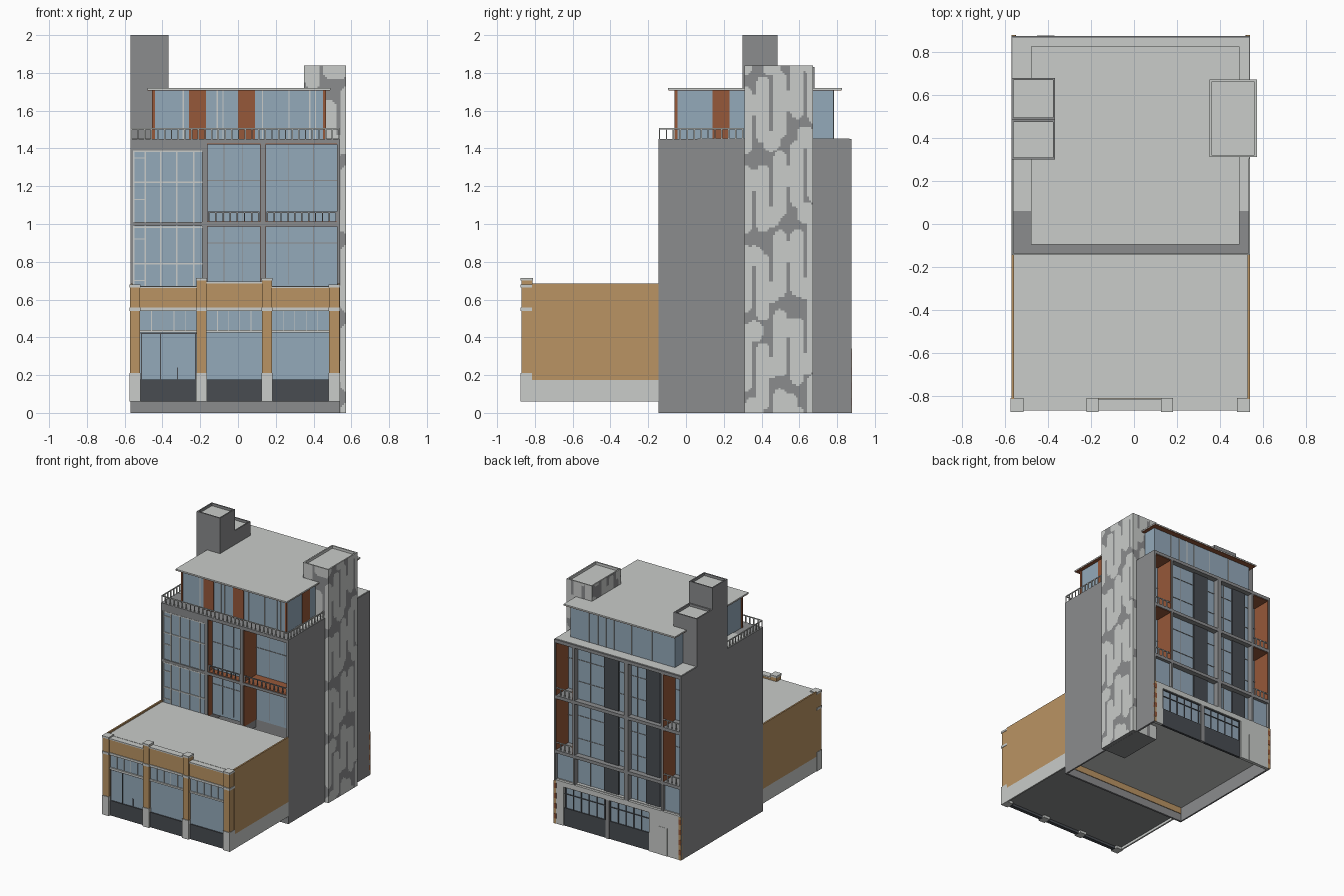
import bpy, bmesh, math
from mathutils import Matrix, Vector

if "Cube" in bpy.data.objects:
    bpy.data.objects.remove(bpy.data.objects["Cube"])


def material(name, r, g, b):
    lin = lambda c: c / 12.92 if c <= 0.04045 else ((c + 0.055) / 1.055) ** 2.4
    m = bpy.data.materials.new(name)
    m.diffuse_color = (lin(r), lin(g), lin(b), 1)
    m.use_nodes = True
    m.node_tree.nodes["Principled BSDF"].inputs["Base Color"].default_value = m.diffuse_color
    return m


GRAY = material("dark_gray_render", 0.545, 0.55, 0.555)
LIGHT = material("light_concrete", 0.79, 0.80, 0.79)
GLASS = material("blue_glass", 0.58, 0.665, 0.73)
BRICK = material("tan_brick", 0.73, 0.58, 0.39)
RUST = material("rust_panel", 0.59, 0.345, 0.225)
SLATE = material("slate", 0.285, 0.30, 0.32)


def finish(name, bm, *mats):
    me = bpy.data.meshes.new(name)
    bm.to_mesh(me)
    bm.free()
    for m in mats:
        me.materials.append(m)
    ob = bpy.data.objects.new(name, me)
    bpy.context.collection.objects.link(ob)
    return ob


def boxes(name, mat, *items):
    """One object made of boxes given as x0, x1, y0, y1, z0, z1."""
    bm = bmesh.new()
    for x0, x1, y0, y1, z0, z1 in items:
        mid = Vector((x0 + x1, y0 + y1, z0 + z1)) / 2
        size = Matrix.Diagonal((abs(x1 - x0), abs(y1 - y0), abs(z1 - z0), 1))
        bmesh.ops.create_cube(bm, size=1, matrix=Matrix.Translation(mid) @ size)
    return finish(name, bm, mat)


def bars(name, mat, y, x0, x1, z0, z1, xs, zs, w=0.003):
    """Window bars on a plane of constant y."""
    boxes(name, mat,
          *[(x - w, x + w, y - 0.004, y + 0.004, z0, z1) for x in xs],
          *[(x0, x1, y - 0.004, y + 0.004, z - w, z + w) for z in zs])


def railing(name, mat, a, b, z, h, step=0.036):
    """Railing with balusters from a to b (axis aligned)."""
    (ax, ay), (bx, by) = a, b
    n = max(2, round(math.hypot(bx - ax, by - ay) / step))
    t = 0.0035
    parts = [(min(ax, bx) - t, max(ax, bx) + t, min(ay, by) - t, max(ay, by) + t, z + h - 0.007, z + h)]
    for i in range(n + 1):
        x, y = ax + (bx - ax) * i / n, ay + (by - ay) * i / n
        parts.append((x - t, x + t, y - t, y + t, z, z + h - 0.007))
    boxes(name, mat, *parts)


def rim_box(name, mat, x0, x1, y0, y1, z0, z1, t=0.01):
    """Shaft with a raised rim and a light sunken lid."""
    boxes(name, mat, (x0, x1, y0, y0 + t, z0, z1), (x0, x1, y1 - t, y1, z0, z1),
          (x0, x0 + t, y0, y1, z0, z1), (x1 - t, x1, y0, y1, z0, z1))
    boxes(name + "_lid", LIGHT, (x0 + t, x1 - t, y0 + t, y1 - t, z1 - 0.03, z1 - 0.02))


L, R, F, B, H = -0.57, 0.54, -0.145, 0.875, 1.45

# --- main block: side walls, core, roof and base ---
boxes("side_walls", GRAY, (L, L + 0.012, F, B, 0, H), (R - 0.012, R, F, B, 0, H))
boxes("core", GRAY, (L + 0.005, R - 0.005, 0.02, 0.71, 0.12, H - 0.01))
boxes("underside", LIGHT, (L + 0.005, R - 0.005, F + 0.005, B - 0.03, 0.11, 0.12))
boxes("front_lower_wall", GRAY, (L, R, F, F + 0.015, 0, 0.66))
boxes("inner_brick_strip", BRICK, (L + 0.013, R - 0.013, F + 0.015, F + 0.02, 0.06, 0.11))
boxes("roof_slab", GRAY, (L, R, F, B, H - 0.025, H))
boxes("roof_finish", LIGHT, (L + 0.006, R - 0.006, 0.06, B - 0.01, H, H + 0.003))

# --- upper front: flush left bay, recessed middle and right bays ---
boxes("front_piers", GRAY, (-0.19, -0.165, F, 0.03, 0.6, H), (0.12, 0.145, F, 0.03, 0.6, H),
      (L, L + 0.015, F, 0.03, 0.6, H), (R - 0.015, R, F, 0.03, 0.6, H))
boxes("front_floor_slab", GRAY, (L, R, F, 0.03, 0.99, 1.01), (L, -0.17, F, 0.03, 1.39, H))
for name, x0, x1, y in (("left", -0.56, -0.185, F + 0.008), ("middle", -0.165, 0.12, -0.085),
                        ("right", 0.145, 0.53, 0.015)):
    boxes(name + "_front_glass", GLASS, (x0, x1, y, y + 0.02, 0.66, 1.43))
    if name != "left":
        boxes(name + "_front_reveals", RUST,
              (x0, x0 + 0.004, F + 0.005, y, 0.66, 1.425), (x1 - 0.004, x1, F + 0.005, y, 0.66, 1.425),
              (x0, x1, F + 0.005, y, 1.01, 1.014), (x0, x1, F + 0.005, y, 1.421, 1.425),
              (x0, x1, F + 0.005, y, 0.986, 0.99))
        railing(name + "_front_rail", GRAY, (x0 + 0.01, F + 0.01), (x1 - 0.01, F + 0.01), 1.01, 0.055)
        w = x1 - x0
        for k, z in enumerate((0.68, 1.01)):
            bars(f"{name}_front_bars_{k}", GRAY, y, x0, x1, z, z + (0.31, 0.41)[k],
                 [x0 + w * f for f in (0.32, 0.66)], [z + 0.22], 0.002)
for k, (z0, z1, zm) in enumerate(((0.66, 0.99, 0.79), (1.01, 1.39, 1.22))):
    bars(f"left_front_bars_{k}", LIGHT, F + 0.006, -0.555, -0.19, z0, z1,
         (-0.49, -0.41, -0.325, -0.235), (zm, z1 - 0.006), 0.004)
    bars(f"left_front_side_bars_{k}", LIGHT, F + 0.006, -0.555, -0.49, z0, z1,
         (-0.552,), (zm - 0.09, zm + 0.13), 0.003)

# --- back: end balconies, recessed middle glazing ---
boxes("back_piers", GRAY, (L, L + 0.015, 0.7, B, 0, H), (R - 0.015, R, 0.7, B, 0, H),
      (0.36, 0.375, 0.7, B, 0.34, H), (-0.41, -0.395, 0.7, B, 0.34, H), (-0.105, -0.07, 0.7, B, 0.34, H))
boxes("back_floor_slabs", GRAY, *[(L, R, 0.7, B, z - 0.025, z) for z in (0.58, 1.01)])
boxes("back_middle_glass", GLASS, (-0.4, 0.365, 0.7, 0.83, 0.34, 1.43))
boxes("back_slate_panels", SLATE, (0.0, 0.13, 0.8, 0.838, 0.34, 1.425), (-0.36, -0.24, 0.8, 0.838, 0.34, 1.425))
bars("back_middle_bars", GRAY, 0.83, -0.4, 0.365, 0.34, 1.425, (0.25, -0.16),
     (0.7, 0.88, 1.15, 1.32), 0.002)
for name, x0, x1 in (("east", 0.375, 0.526), ("west", -0.556, -0.41)):
    boxes(name + "_back_glass", GLASS, (x0, x1, 0.7, 0.72, 0.34, 1.43), (x0, x1, 0.7, 0.85, 0.34, 0.555))
    bars(name + "_back_bars", GRAY, 0.72, x0, x1, 0.58, 1.425, ((x0 + x1) / 2,), (0.8, 1.25), 0.002)
    for k, (z0, z1) in enumerate(((0.58, 0.985), (1.01, 1.425))):
        boxes(f"{name}_back_reveals_{k}", RUST, (x0, x0 + 0.004, 0.72, B - 0.005, z0, z1),
              (x1 - 0.004, x1, 0.72, B - 0.005, z0, z1), (x0, x1, 0.72, B - 0.005, z1 - 0.004, z1))
        railing(f"{name}_back_rail_{k}", LIGHT, (x0, B - 0.01), (x1, B - 0.01), z0, 0.06)

# --- back ground floor: shopfront, door and brick edges ---
boxes("back_ground_wall", LIGHT, (L + 0.01, R - 0.01, 0.7, 0.855, 0.12, 0.35),
      (L + 0.01, R - 0.01, 0.85, B, 0.305, 0.345), (0.455, R - 0.01, 0.85, B, 0, 0.31),
      (L + 0.01, -0.29, 0.85, B, 0, 0.31))
boxes("back_shop_pier", GRAY, (0.06, 0.09, 0.85, B, 0, 0.31))
boxes("back_shop_glass", GLASS, (-0.29, 0.455, 0.85, 0.86, 0.14, 0.305))
boxes("back_shop_base", SLATE, (-0.29, 0.455, 0.85, 0.868, 0, 0.14))
bars("back_shop_bars", SLATE, 0.862, -0.29, 0.455, 0.14, 0.305,
     [c + i * 0.068 for c in (-0.285, 0.105) for i in range(6)], (0.25, 0.302), 0.003)
boxes("back_door", LIGHT, (-0.45, -0.37, B - 0.01, B + 0.002, 0, 0.22))
boxes("back_brick_edges", BRICK, (L, L + 0.02, 0.86, B + 0.003, 0, 0.34), (R - 0.02, R, 0.86, B + 0.003, 0, 0.34))
boxes("back_brick_stripes", RUST, *[(x, x + 0.021, 0.86, B + 0.004, z, z + 0.04)
                                    for x in (L, R - 0.021) for z in (0.04, 0.12, 0.2, 0.28)])

# --- penthouse with overhanging roof ---
boxes("penthouse_glass", GLASS, (-0.45, 0.46, -0.055, 0.78, H, 1.708))
boxes("penthouse_roof", LIGHT, (-0.48, 0.49, -0.095, 0.825, 1.71, 1.72))
boxes("penthouse_soffit", RUST, (-0.478, 0.488, -0.093, 0.823, 1.707, 1.71))
boxes("penthouse_panels", RUST, (-0.26, -0.17, -0.06, -0.05, H, 1.706), (0.0, 0.09, -0.06, -0.05, H, 1.706),
      (0.455, 0.465, 0.14, 0.23, H, 1.706), (-0.455, -0.445, 0.14, 0.23, H, 1.706),
      (-0.455, -0.44, -0.06, -0.045, H, 1.706), (0.45, 0.465, -0.06, -0.045, H, 1.706))
bars("penthouse_front_bars", LIGHT, -0.055, -0.45, 0.46, H, 1.706,
     (-0.29, -0.11, -0.08, 0.13, 0.27, 0.38, 0.41), (), 0.003)
bars("penthouse_back_bars", LIGHT, 0.78, -0.45, 0.46, H, 1.706, (0.3, 0.22, 0.15, 0.08, -0.07, -0.25), (), 0.003)
railing("terrace_front_rail", LIGHT, (L + 0.005, F + 0.005), (R - 0.005, F + 0.005), H, 0.057)
for name, x in (("left", L + 0.005), ("right", R - 0.005)):
    railing(f"terrace_{name}_rail", LIGHT, (x, F + 0.005), (x, 0.3), H, 0.057)

# --- roof shafts on the left ---
rim_box("tall_shaft", GRAY, L, -0.367, 0.30, 0.485, H - 0.01, 2.0)
rim_box("low_shaft", GRAY, L, -0.367, 0.485, 0.68, H - 0.01, 1.83)


# --- blotched stair tower: staggered capsules on gridded walls ---
PITCH = 0.091


def blotch(u, z):
    """True for the dark ground, False inside a light capsule or link."""
    col = math.floor(u / PITCH)
    du = (u / PITCH - col - 0.5) * PITCH
    period = 0.42 + 0.05 * (col % 2)
    t = (z + 0.17 * col) % period - period / 2
    inside = math.hypot(du, max(0, abs(t) - 0.145)) < 0.033
    # rounded links across the gap between neighbouring columns
    gap = round(u / PITCH)
    dz = (z + 0.19 * gap) % 0.4 - 0.2
    link = math.hypot((u - gap * PITCH) * 0.8, max(0, abs(dz) - 0.02)) < 0.036
    return not (inside or link)


bm = bmesh.new()
tx0, tx1, ty0, ty1, tz = 0.35, 0.572, 0.31, 0.672, 1.84
corners = [(tx0, ty0), (tx1, ty0), (tx1, ty1), (tx0, ty1)]
rows, run = 180, 0
for (ax, ay), (bx, by) in zip(corners, corners[1:] + corners[:1]):
    length = math.hypot(bx - ax, by - ay)
    n = round(length / 0.0101)
    grid = [[bm.verts.new((ax + (bx - ax) * i / n, ay + (by - ay) * i / n, tz * j / rows))
             for j in range(rows + 1)] for i in range(n + 1)]
    for i in range(n):
        for j in range(rows):
            f = bm.faces.new((grid[i][j], grid[i + 1][j], grid[i + 1][j + 1], grid[i][j + 1]))
            f.material_index = int(blotch(run + length * (i + 0.5) / n, tz * (j + 0.5) / rows))
    run += length
finish("stair_tower_walls", bm, LIGHT, GRAY)
rim_box("stair_tower_rim", LIGHT, tx0 + 0.001, tx1 - 0.001, ty0 + 0.001, ty1 - 0.001, 1.78, tz)
boxes("stair_tower_base", GRAY, (tx0, tx1 - 0.001, ty0 + 0.001, ty1 - 0.001, 0.001, 0.02))

# --- brick front building ---
Y0 = -0.87
boxes("shop_side_brick", BRICK, (L, L + 0.012, -0.815, F, 0.175, 0.685), (R - 0.012, R, -0.815, F, 0.175, 0.685))
boxes("shop_side_base", LIGHT, (L, L + 0.012, -0.815, F, 0.06, 0.175), (R - 0.012, R, -0.815, F, 0.06, 0.175))
boxes("shop_roof", LIGHT, (L + 0.01, R - 0.01, -0.82, F, 0.66, 0.672))
boxes("shop_floor", GRAY, (L + 0.01, R - 0.01, -0.84, F, 0.08, 0.09))
piers = ((-0.575, -0.515, 0.665), (-0.222, -0.165, 0.70), (0.125, 0.182, 0.70), (0.48, 0.54, 0.665))
for i, (x0, x1, top) in enumerate(piers):
    boxes(f"pier_brick_{i}", BRICK, (x0 + 0.003, x1 - 0.003, Y0, -0.812, 0.21, top))
    boxes(f"pier_stone_{i}", LIGHT, (x0, x1, Y0 - 0.005, -0.81, 0.06, 0.21),
          (x0, x1, Y0 - 0.005, -0.81, top, top + 0.015), (x0, x1, Y0 - 0.005, -0.81, 0.54, 0.558))
for i in range(3):
    x0, x1, top = piers[i][1] - 0.003, piers[i + 1][0] + 0.003, (0.66, 0.685, 0.66)[i]
    boxes(f"spandrel_{i}", BRICK, (x0, x1, Y0 + 0.008, -0.812, 0.558, top))
    boxes(f"spandrel_trim_{i}", LIGHT, (x0, x1, Y0 + 0.003, -0.814, top, top + 0.01),
          (x0, x1, Y0 + 0.003, -0.82, 0.54, 0.558), (x0, x1, Y0 + 0.01, -0.83, 0.425, 0.438))
    boxes(f"shop_glass_{i}", GLASS, (x0, x1, -0.85, -0.84, 0.17, 0.545))
    boxes(f"shop_base_{i}", SLATE, (x0, x1, -0.858, -0.83, 0.06, 0.178))
    w = x1 - x0
    bars(f"shop_transom_bars_{i}", LIGHT, -0.85, x0, x1, 0.435, 0.54,
         [x0 + w * f for f in (0.2, 0.4, 0.6, 0.8)], (), 0.002)
bars("shop_door_frame", SLATE, -0.851, -0.515, -0.22, 0.17, 0.424, (-0.51, -0.41, -0.225), (0.42,), 0.003)
bars("shop_door_handle", SLATE, -0.852, -0.42, -0.31, 0.17, 0.24, (-0.32,), (), 0.002)
